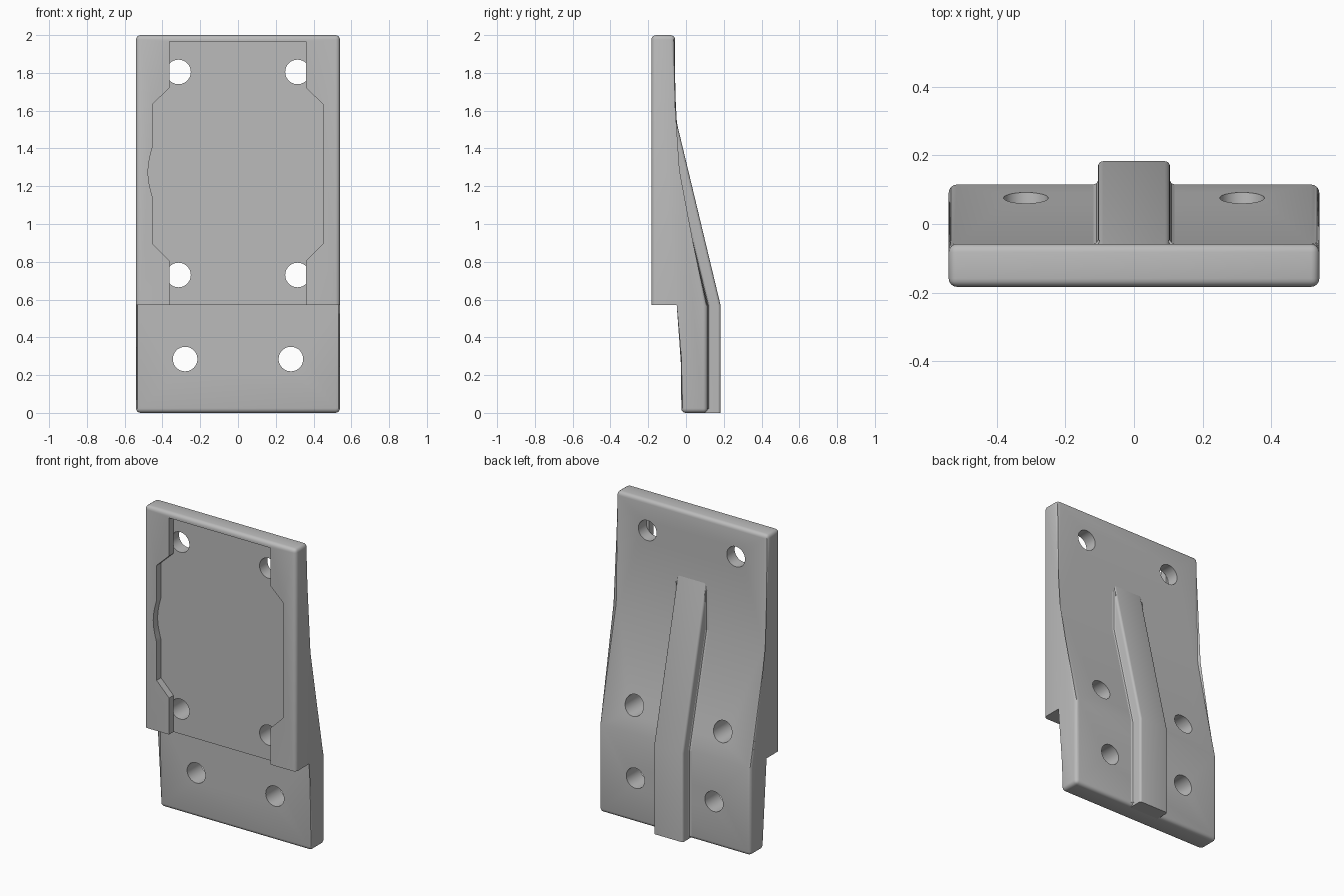
import bpy, bmesh, math
from mathutils import Matrix

if "Cube" in bpy.data.objects:
    bpy.data.objects.remove(bpy.data.objects["Cube"])

grey = bpy.data.materials.new("plain grey")
grey.use_nodes = True
colour = (0.5, 0.5, 0.5, 1)
grey.diffuse_color = colour
grey.node_tree.nodes["Principled BSDF"].inputs["Base Color"].default_value = colour

FRONT, FLOOR, BACK, STEP = -0.183, -0.138, -0.058, -0.025
LOW_BACK, RIB_BACK = 0.115, 0.183
HALF, RIB_HALF, STEP_Z, TOP = 0.54, 0.105, 0.57, 2.0


def finish(name, bm):
    bmesh.ops.recalc_face_normals(bm, faces=bm.faces)
    mesh = bpy.data.meshes.new(name)
    bm.to_mesh(mesh)
    bm.free()
    mesh.materials.append(grey)
    obj = bpy.data.objects.new(name, mesh)
    bpy.context.collection.objects.link(obj)
    return obj


def prism(start, end):
    """Closed solid between two matching outlines."""
    bm = bmesh.new()
    a = [bm.verts.new(p) for p in start]
    b = [bm.verts.new(p) for p in end]
    bm.faces.new(a)
    bm.faces.new(b[::-1])
    for i in range(len(a)):
        j = (i + 1) % len(a)
        bm.faces.new((a[i], a[j], b[j], b[i]))
    return bm


def side_prism(profile, half):
    return prism([(-half, y, z) for y, z in profile], [(half, y, z) for y, z in profile])


def round_edges(bm, radius, rule):
    edges = [e for e in bm.edges if rule(*[v.co for v in e.verts])]
    bmesh.ops.bevel(bm, geom=edges, offset=radius, segments=4, profile=0.5, affect='EDGES')


def cut(target, cutter):
    mod = target.modifiers.new("cut", 'BOOLEAN')
    mod.operation = 'DIFFERENCE'
    mod.solver = 'EXACT'
    mod.object = cutter
    bpy.context.view_layer.objects.active = target
    bpy.ops.object.modifier_apply(modifier=mod.name)
    bpy.data.objects.remove(cutter)


def drill(target, x, z, start, end):
    bm = bmesh.new()
    bmesh.ops.create_cone(
        bm, cap_ends=True, segments=40, radius1=0.065, radius2=0.065, depth=end - start,
        matrix=Matrix.Translation((x, (start + end) / 2, z)) @ Matrix.Rotation(math.pi / 2, 4, 'X'))
    cut(target, finish("hole_cutter", bm))


# Stepped plate with rounded rims
back_line = [(BACK, 1.28), (LOW_BACK, STEP_Z), (LOW_BACK, 0)]
profile = [(FRONT, TOP), (BACK, TOP)] + back_line + [(STEP, 0), (STEP, STEP_Z), (FRONT, STEP_Z)]


def plate_rim(a, b):
    if abs(a.x - b.x) > 0.1:
        return abs(a.z - b.z) < 0.01 and (a.z > TOP - 0.01 or a.z < 0.01)
    return not (abs(a.z - STEP_Z) < 0.01 and abs(b.z - STEP_Z) < 0.01)


bm = side_prism(profile, HALF)
round_edges(bm, 0.024, plate_rim)
plate = finish("stepped_plate", bm)

# Recess in the front, with a shallow bulge in its right side
bulge = []
for i in range(11):
    t = i / 10
    bulge.append((-0.452 - 0.024 * math.sin(math.pi * t), 1.41 - 0.27 * t))
outline = [(-0.363, 1.965), (-0.363, 1.72), (-0.452, 1.635)] + bulge
outline += [(-0.452, 0.895), (-0.363, 0.805), (-0.363, 0.5)]
outline += [(0.36, 0.5), (0.36, 0.805), (0.45, 0.895), (0.45, 1.635), (0.36, 1.72), (0.36, 1.965)]
recess = prism([(x, FRONT - 0.1, z) for x, z in outline], [(x, FLOOR, z) for x, z in outline])
cut(plate, finish("recess_cutter", recess))

# Screw holes: four behind the recess, two through the lower tab
for side in (-1, 1):
    for z in (1.805, 0.73):
        drill(plate, side * 0.315, z, FLOOR - 0.0005, 0.3)
    drill(plate, side * 0.28, 0.285, -0.1, 0.3)

# Central back rib
rib_profile = [(BACK, 1.575), (RIB_BACK, STEP_Z), (RIB_BACK, 0), (0.05, 0), (0.05, STEP_Z),
               (BACK - 0.03, 1.1), (BACK - 0.03, 1.575)]


def rib_rim(a, b):
    outer = all(v.y > 0.15 or (v.z > 1.5 and v.y > BACK - 0.01) for v in (a, b))
    return outer and abs(a.x - b.x) < 0.01


bm = side_prism(rib_profile, RIB_HALF)
round_edges(bm, 0.015, rib_rim)
rib = finish("back_rib", bm)

# Small fillets where the rib meets the plate
for side, word in ((1, "left"), (-1, "right")):
    bm = bmesh.new()
    rings = []
    for y, z in [(BACK, 1.53)] + back_line[:2] + [(LOW_BACK, 0.02)]:
        section = [(0.1, 0.012), (RIB_HALF, 0.012), (0.109, 0.004), (0.118, 0), (0.1, -0.01)]
        rings.append([bm.verts.new((side * x, y + d, z)) for x, d in section])
    for a, b in zip(rings, rings[1:]):
        for i in range(len(a)):
            j = (i + 1) % len(a)
            bm.faces.new((a[i], a[j], b[j], b[i]))
    bm.faces.new(rings[0])
    bm.faces.new(rings[-1][::-1])
    finish(word + "_rib_fillet", bm)

# Smooth rounds, crisp corners
for obj in (plate, rib):
    bpy.ops.object.select_all(action='DESELECT')
    obj.select_set(True)
    bpy.context.view_layer.objects.active = obj
    bpy.ops.object.shade_smooth_by_angle(angle=math.radians(30))
